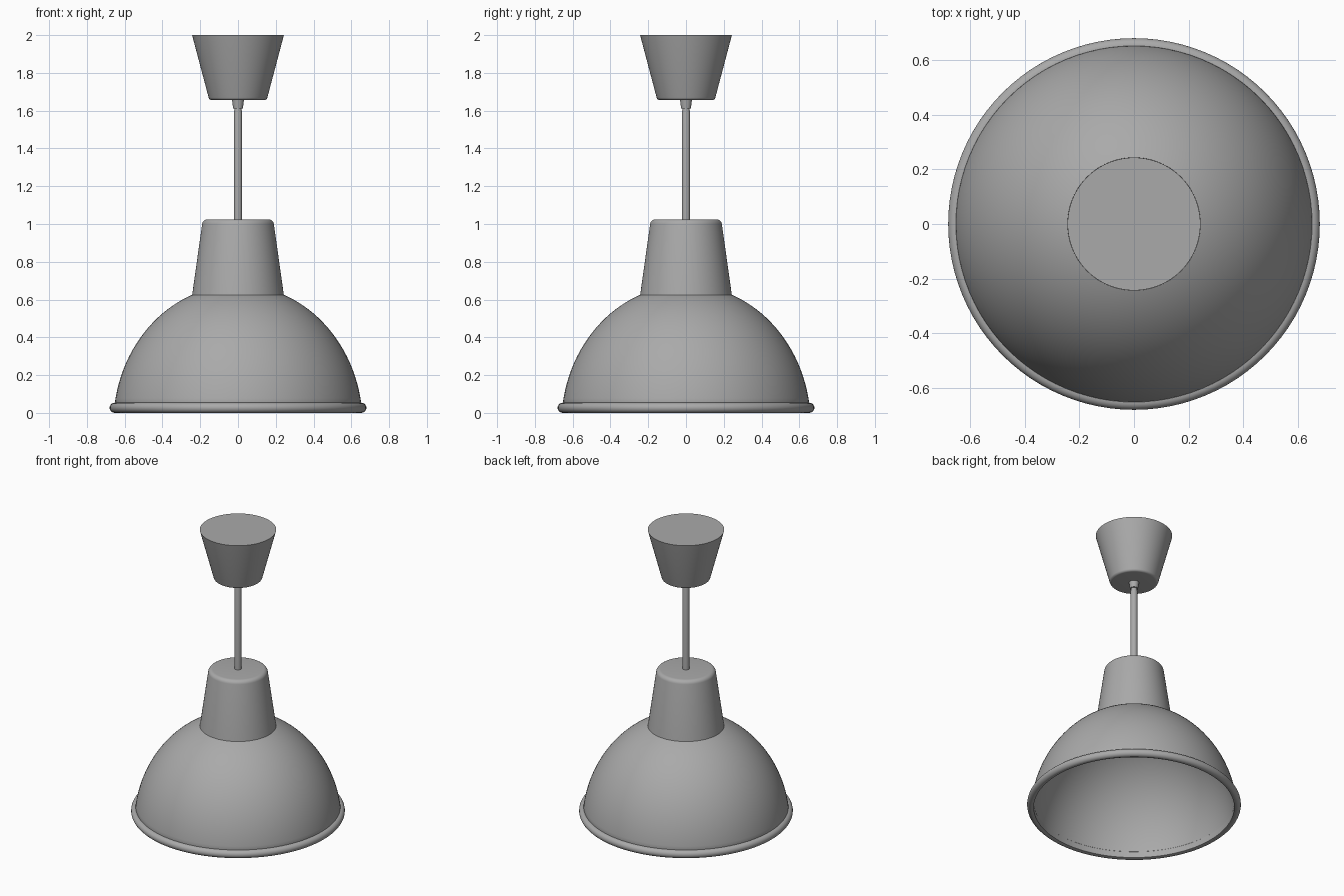
import bpy, bmesh
from math import sin, cos, pi, sqrt, radians

cube = bpy.data.objects.get("Cube")
if cube:
    bpy.data.objects.remove(cube, do_unlink=True)

grey = bpy.data.materials.new("lamp grey")
grey.use_nodes = True
colour = (0.4, 0.4, 0.4, 1)
grey.diffuse_color = colour
bsdf = grey.node_tree.nodes["Principled BSDF"]
bsdf.inputs["Base Color"].default_value = colour
bsdf.inputs["Roughness"].default_value = 0.6


def lathe(name, profile, sides=96, closed=False):
    """Spin an (r, z) profile round z; closed joins its last point to its first."""
    bm = bmesh.new()
    rings = []
    for r, z in profile:
        if r == 0:
            rings.append([bm.verts.new((0, 0, z))] * sides)
        else:
            rings.append([bm.verts.new((r * cos(2 * pi * i / sides), r * sin(2 * pi * i / sides), z))
                          for i in range(sides)])
    pairs = list(zip(rings, rings[1:]))
    if closed:
        pairs.append((rings[-1], rings[0]))
    for low, high in pairs:
        for i in range(sides):
            j = (i + 1) % sides
            corners = dict.fromkeys((low[i], low[j], high[j], high[i]))
            bm.faces.new(list(corners))
    bmesh.ops.recalc_face_normals(bm, faces=bm.faces)
    mesh = bpy.data.meshes.new(name)
    bm.to_mesh(mesh)
    bm.free()
    mesh.materials.append(grey)
    obj = bpy.data.objects.new(name, mesh)
    bpy.context.collection.objects.link(obj)
    bpy.ops.object.select_all(action="DESELECT")
    obj.select_set(True)
    bpy.context.view_layer.objects.active = obj
    bpy.ops.object.shade_smooth_by_angle(angle=radians(35))


def arc(r, z, radius, start, end, steps=6):
    """Points on a circular corner, angles in degrees."""
    angles = [radians(start + (end - start) * i / steps) for i in range(steps + 1)]
    return [(r + radius * cos(a), z + radius * sin(a)) for a in angles]


def dome_curve(wide, tall, bottom, top, steps=24):
    """Points up the side of an ellipse, closer together near the top."""
    centre = -0.06
    heights = [bottom + (top - bottom) * sin(pi / 2 * i / steps) for i in range(steps + 1)]
    return [(wide * sqrt(1 - ((z - centre) / tall) ** 2), z) for z in heights]


# Dome shade: thin shell, open below and into the neck
outer = dome_curve(0.66, 0.737, 0.04, 0.625)
inner = dome_curve(0.648, 0.725, 0.02, 0.615)
lathe("shade_dome", outer + inner[::-1], closed=True)

# Rolled rim round the opening
rim = arc(0.653, 0.027, 0.027, -90, 90, 10) + [(0.645, 0.054), (0.638, 0.047), (0.638, 0.005)]
lathe("shade_rim", rim, closed=True)

# Tapered neck with a rounded shoulder, hollow inside
neck_inside = [(0, 1.012), (0.162, 1.012), (0.18, 0.995), (0.231, 0.615)]
neck_outside = [(0.243, 0.622)] + arc(0.162, 0.997, 0.028, 8, 90) + [(0, 1.025)]
lathe("lamp_neck", neck_inside + neck_outside)

# Hanging cable and the collar that grips it
lathe("cable", [(0, 1.015), (0.022, 1.015), (0.022, 1.59), (0.018, 1.61), (0.018, 1.66), (0, 1.66)], 32)
lathe("cable_collar", [(0, 1.612), (0.026, 1.612), (0.032, 1.66), (0, 1.66)], 32)

# Ceiling cup
cup = [(0, 1.656)] + arc(0.138, 1.674, 0.018, -90, -15) + [(0.243, 2.0), (0, 2.0)]
lathe("ceiling_cup", cup)
